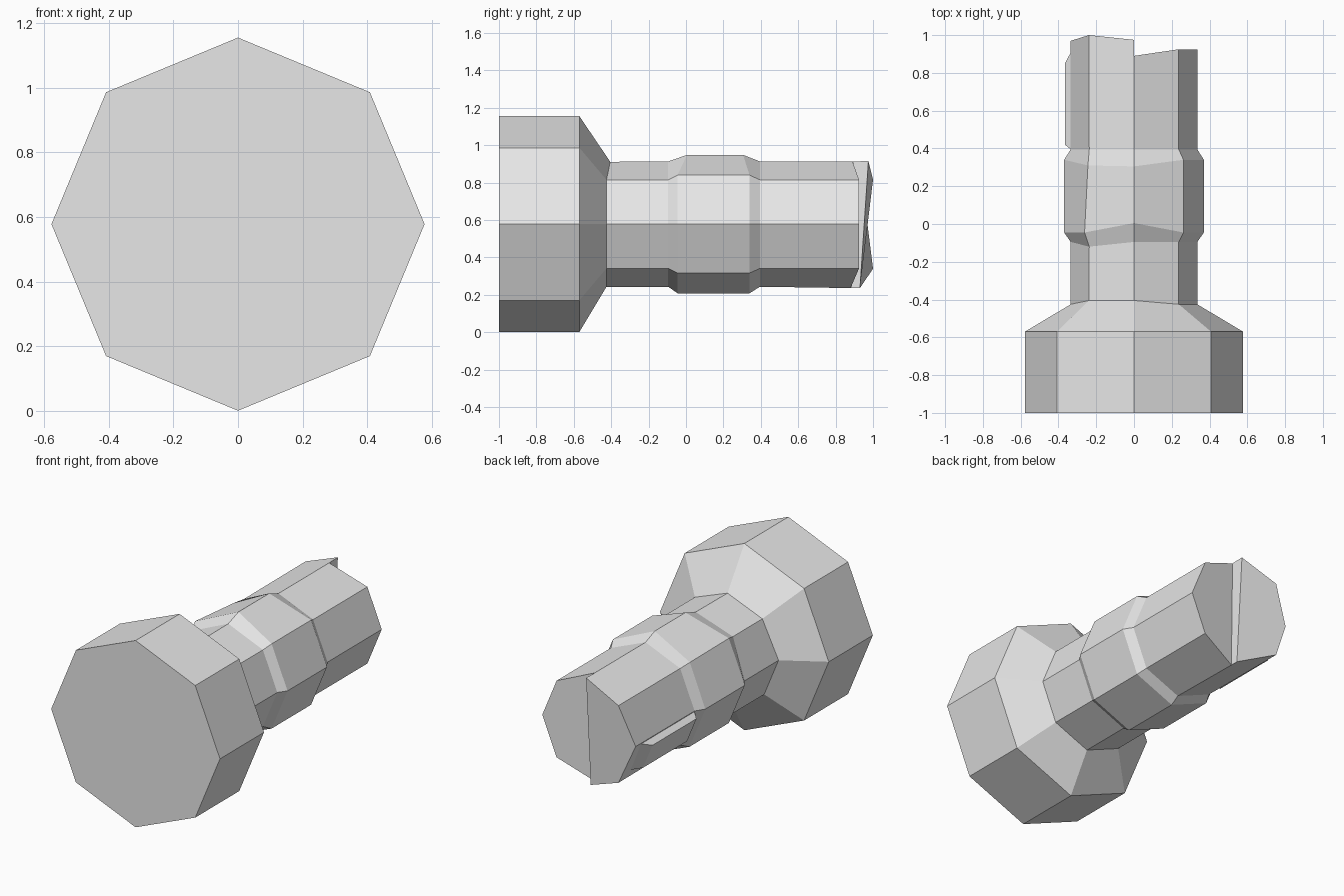
import bpy, bmesh, math
from mathutils import Vector

if "Cube" in bpy.data.objects:
    bpy.data.objects.remove(bpy.data.objects["Cube"])

CZ = 0.578  # height of the long axis

steel = bpy.data.materials.new("light_grey")
steel.diffuse_color = (0.8, 0.8, 0.8, 1)
steel.use_nodes = True
steel.node_tree.nodes["Principled BSDF"].inputs["Base Color"].default_value = steel.diffuse_color


def pt(k, r, y):
    """Point k of an octagon around the long axis (0 = right, 2 = top)."""
    a = k * math.pi / 4
    return Vector((r * math.cos(a), y, CZ + r * math.sin(a)))


def finish(name, bm):
    bmesh.ops.recalc_face_normals(bm, faces=bm.faces)
    me = bpy.data.meshes.new(name)
    bm.to_mesh(me)
    bm.free()
    me.materials.append(steel)
    bpy.context.collection.objects.link(bpy.data.objects.new(name, me))


# Rings: radius, y, and {corner: (radius, y)} for the worn, uneven corners
rings = [
    (0.577, -1.0, {}),
    (0.577, -0.57, {}),
    (0.335, -0.425, {2: (0.333, -0.405), 3: (0.337, -0.405)}),
    (0.335, -0.095, {3: (0.335, -0.12)}),
    (0.37, -0.045, {2: (0.37, 0.005)}),
    (0.37, 0.34, {2: (0.37, 0.305), 3: (0.345, 0.31)}),
    (0.335, 0.395, {}),
    (0.335, 0.925, {2: (0.335, 0.89), 6: (0.342, 0.88),
                    3: (0.337, 1.0), 4: (0.335, 0.97), 5: (0.337, 1.0)}),
]

# Head, shaft and collar in one body
bm = bmesh.new()
loops = [[bm.verts.new(pt(k, *odd.get(k, (r, y)))) for k in range(8)]
         for r, y, odd in rings]
bm.faces.new(loops[0])
top = bm.verts.new(pt(2, 0.337, 0.975))
bottom = bm.verts.new(pt(6, 0.342, 0.93))
for i, (a, b) in enumerate(zip(loops, loops[1:])):
    for k in range(8):
        j = (k + 1) % 8
        face = [a[k], a[j], b[j], b[k]]
        if i == len(loops) - 2 and k == 2:
            face.insert(3, top)
        if i == len(loops) - 2 and k == 5:
            face.insert(3, bottom)
        bm.faces.new(face)

# Stepped end: longer left half, shorter right half, wall between
e = loops[-1]
bm.faces.new([top, e[3], e[4], e[5], bottom])
bm.faces.new([e[6], e[7], e[0], e[1], e[2]])
bm.faces.new([e[2], top, bottom, e[6]])
finish("bolt_body", bm)

# Raised key on the lower left side of the shaft
bm = bmesh.new()
out = Vector((-math.cos(math.pi / 8), 0, -math.sin(math.pi / 8)))


def key_loop(y0, y1, t0, t1, lift):
    return [bm.verts.new(pt(4, 0.335, y).lerp(pt(5, 0.335, y), t) + out * lift)
            for y, t in ((y0, t0), (y1, t0), (y1, t1), (y0, t1))]


base = key_loop(0.39, 0.92, 0.02, 0.8, -0.005)
crown = key_loop(0.42, 0.85, 0.06, 0.72, 0.04)
bm.faces.new(base)
bm.faces.new(crown)
for k in range(4):
    j = (k + 1) % 4
    bm.faces.new([base[k], base[j], crown[j], crown[k]])
finish("shaft_key", bm)
